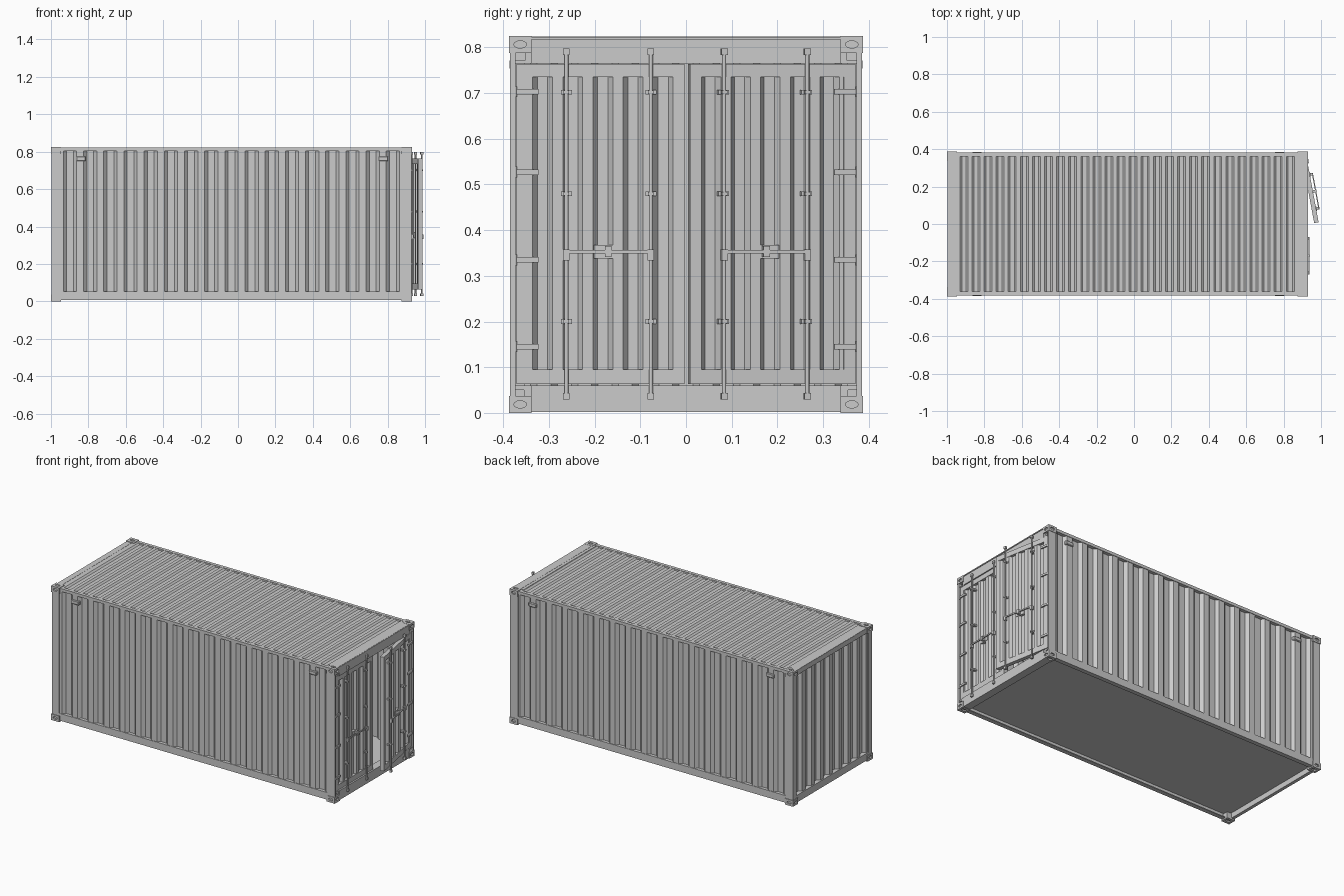
import bpy, bmesh, math
from mathutils import Matrix, Vector

if "Cube" in bpy.data.objects:
    bpy.data.objects.remove(bpy.data.objects["Cube"])


def finish(name, bm, smooth=False):
    bmesh.ops.recalc_face_normals(bm, faces=bm.faces[:])
    me = bpy.data.meshes.new(name)
    bm.to_mesh(me)
    bm.free()
    ob = bpy.data.objects.new(name, me)
    bpy.context.collection.objects.link(ob)
    if smooth:
        bpy.context.view_layer.objects.active = ob
        ob.select_set(True)
        bpy.ops.object.shade_smooth_by_angle(angle=math.radians(50))
        ob.select_set(False)
    return ob


def box(bm, x, y, z, M=Matrix()):
    # axis-aligned box given as three (min, max) ranges
    T = Matrix.Translation((sum(x) / 2, sum(y) / 2, sum(z) / 2))
    S = Matrix.Diagonal((abs(x[1] - x[0]), abs(y[1] - y[0]), abs(z[1] - z[0]), 1))
    bmesh.ops.create_cube(bm, size=1, matrix=M @ T @ S)


def boxes(name, items, M=Matrix(), bevel=0):
    bm = bmesh.new()
    for b in items:
        box(bm, *b, M)
    ob = finish(name, bm)
    if bevel:
        m = ob.modifiers.new("bevel", 'BEVEL')
        m.width, m.segments = bevel, 1
    return ob


def rods(name, items, M=Matrix(), segs=12):
    bm = bmesh.new()
    for x, y, z0, z1, r in items:
        bmesh.ops.create_cone(bm, cap_ends=True, segments=segs, radius1=r, radius2=r, depth=z1 - z0,
                              matrix=M @ Matrix.Translation((x, y, (z0 + z1) / 2)))
    return finish(name, bm, True)


def corrugated(name, origin, u, n, w, length, height, count, depth, slope=.16, thick=.003, M=Matrix()):
    # trapezoid wave along u, pushed inward against n, extruded along w
    o, u, n, w = (Vector(v) for v in (origin, u, n, w))
    p = length / count
    flat = .5 - slope
    prof = [(0, 0)]
    for i in range(count):
        prof += [((i + a) * p, d) for a, d in
                 ((flat / 2, 0), (flat / 2 + slope, -depth), (1 - flat / 2 - slope, -depth), (1 - flat / 2, 0))]
    prof.append((length, 0))
    bm = bmesh.new()
    rows = [[bm.verts.new(M @ (o + u * a + n * (d - t) + w * h)) for a, d in prof]
            for t, h in ((0, 0), (0, height), (thick, height), (thick, 0))]
    for r in range(4):
        A, B = rows[r], rows[(r + 1) % 4]
        for i in range(len(prof) - 1):
            bm.faces.new((A[i], A[i + 1], B[i + 1], B[i]))
    for e in (0, -1):
        bm.faces.new([row[e] for row in rows])
    return finish(name, bm)


# corner castings with slotted holes
cast, cuts = [], bmesh.new()
for sx, x in ((-1, (-1, -.945)), (1, (.875, .93))):
    for sy in (-1, 1):
        for z in ((0, .037), (.788, .825)):
            cast.append((x, (sy * .338, sy * .388), z))
            cx, cy, cz = sum(x) / 2, sy * .363, sum(z) / 2
            ex = x[0] if sx < 0 else x[1]
            ez = 0 if z[0] == 0 else .825
            for loc, axis, sc in (((ex, cy, cz), 'Y', (.008, .014, 1)),
                                  ((cx, sy * .388, cz), 'X', (.014, .008, 1)),
                                  ((cx, cy, ez), 'Z', (.016, .009, 1))):
                R = {'Y': Matrix.Rotation(math.pi / 2, 4, 'Y'), 'X': Matrix.Rotation(math.pi / 2, 4, 'X'),
                     'Z': Matrix()}[axis]
                bmesh.ops.create_cone(cuts, cap_ends=True, segments=12, radius1=1, radius2=1, depth=.016,
                                      matrix=Matrix.Translation(loc) @ R @ Matrix.Diagonal((*sc, 1)))
cutter = finish("casting_slot_cutter", cuts)
cutter.hide_render = True
cutter.hide_set(True)
castings = boxes("corner_castings", cast)
b = castings.modifiers.new("slots", 'BOOLEAN')
b.operation, b.object, b.solver = 'DIFFERENCE', cutter, 'EXACT'

# corner posts, side rails and end beams
posts, rails = [], []
for s in (-1, 1):
    posts += [((-.997, -.95), (s * .352, s * .384), (.037, .788)),
              ((.88, .928), (s * .373, s * .385), (.037, .788)),
              ((.875, .893), (s * .352, s * .385), (.037, .788))]
    rails += [((-.95, .88), (s * .362, s * .382), (.804, .822)),
              ((-.95, .88), (s * .372, s * .382), (.008, .052)),
              ((-.95, .88), (s * .355, s * .382), (.046, .052)),
              ((-.95, .88), (s * .355, s * .382), (.008, .013))]
boxes("corner_posts", posts)
boxes("side_rails", rails)
boxes("front_end_beams", [((-.995, -.96), (-.34, .34), (.79, .822)), ((-.995, -.975), (-.34, .34), (.008, .052)),
                          ((-.995, -.96), (-.355, .355), (.04, .052))])
boxes("door_header", [((.878, .926), (-.338, .338), (.765, .824)), ((.878, .922), (-.352, .352), (.765, .79)),
                      ((.86, .93), (-.352, .352), (.817, .823)), ((.878, .922), (-.373, .373), (.765, .771))])
boxes("door_sill", [((.878, .926), (-.338, .338), (.002, .06)), ((.878, .922), (-.355, .355), (.037, .06)),
                    ((.878, .922), (-.373, .373), (.05, .06))])

# floor, corrugated walls and roof
boxes("floor", [((-.975, .885), (-.372, .372), (.04, .052))])
for s, nm in ((-1, "wall_left"), (1, "wall_right")):
    corrugated(nm, (-.952, s * .379, .05), (1, 0, 0), (0, s, 0), (0, 0, 1), 1.834, .757, 17, .017)
corrugated("wall_front_end", (-.988, -.355, .05), (0, 1, 0), (-1, 0, 0), (0, 0, 1), .71, .745, 8, .02)
corrugated("roof", (-.942, -.365, .821), (1, 0, 0), (0, 0, 1), (0, 1, 0), 1.81, .73, 28, .009)
boxes("roof_end_plates", [((-.996, -.938), (-.365, .365), (.812, .821)), ((.864, .9), (-.365, .365), (.812, .821))])

# small ventilators near the top of both sides
boxes("vents", [((x - .026, x + .026), (s * .36, s * .386), (.75, .775)) for x in (-.84, .777) for s in (-1, 1)],
      bevel=.004)


# door leaf: local x outward, local y from hinge to free edge
def door(tag, M):
    W = .368
    boxes(tag + "_frame", [((-.024, 0), (0, W), (.735, .764)), ((-.024, 0), (0, W), (.063, .095)),
                           ((-.024, 0), (0, .026), (.09, .74)), ((-.024, 0), (W - .018, W), (.09, .74))], M)
    corrugated(tag + "_panel", (-.002, .024, .09), (0, 1, 0), (1, 0, 0), (0, 0, 1), .33, .65, 5, .014, M=M)
    ys, rx = (.109, .294), .009
    rods(tag + "_lock_rods", [(rx, y, .03, .797, .0045) for y in ys], M)
    parts = []
    for y in ys:
        # cam ends and rod brackets
        parts += [((rx - .007, rx + .007), (y - .007, y + .007), z) for z in ((.029, .043), (.784, .798))]
        for z in (.2, .48, .702):
            parts += [((-.016, rx + .007), (y - .006, y + .006), (z - .004, z + .004)),
                      ((-.016, .003), (y - .012, y + .012), (z - .005, z + .005))]
    boxes(tag + "_rod_brackets", parts, M)
    boxes(tag + "_handles", [((rx + .003, rx + .009), (ys[0], ys[1]), (.349, .357)),
                             ((rx - .006, rx + .009), (ys[0] - .007, ys[0] + .007), (.334, .358)),
                             ((rx - .006, rx + .009), (ys[1] - .007, ys[1] + .007), (.334, .358)),
                             ((-.016, rx + .011), (.194, .208), (.341, .365)),
                             ((-.016, .0), (.17, .23), (.338, .368))], M)
    hz = (.145, .335, .527, .703)
    boxes(tag + "_hinge_straps", [((-.002, .007), (-.006, .048), (z - .006, z + .006)) for z in hz], M)
    rods(tag + "_hinge_knuckles", [(.004, -.004, z - .012, z + .012, .005) for z in hz], M, 10)


door("door_closed", Matrix.Translation((.92, -.371, 0)))
door("door_open", Matrix.Translation((.92, .371, 0)) @ Matrix.Rotation(math.radians(10.5), 4, 'Z')
     @ Matrix.Diagonal((1, -1, 1, 1)))
